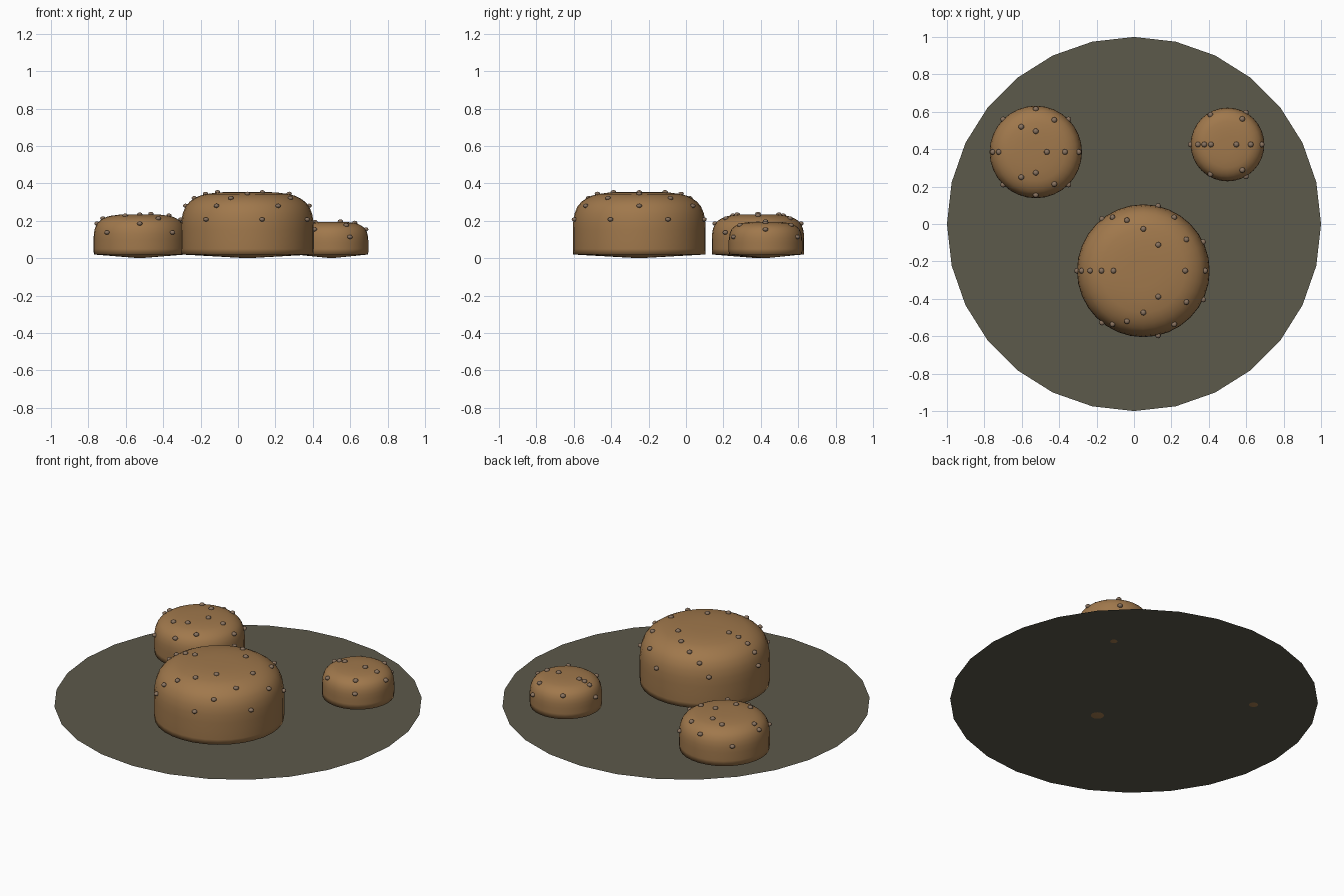
import bpy, bmesh
from math import sin, cos, pi, radians
from mathutils import Matrix

cube = bpy.data.objects.get("Cube")
if cube:
    bpy.data.objects.remove(cube)


def material(name, rgb):
    mat = bpy.data.materials.new(name)
    mat.use_nodes = True
    mat.diffuse_color = (*rgb, 1)
    mat.node_tree.nodes["Principled BSDF"].inputs["Base Color"].default_value = (*rgb, 1)
    return mat


ground_mat = material("dark olive grey", (0.107, 0.100, 0.070))
mound_mat = material("warm brown", (0.352, 0.188, 0.072))
stud_mat = material("grey brown", (0.25, 0.17, 0.115))


def finish(name, bm, mat, smooth):
    mesh = bpy.data.meshes.new(name)
    bm.to_mesh(mesh)
    bm.free()
    mesh.materials.append(mat)
    for p in mesh.polygons:
        p.use_smooth = smooth
    obj = bpy.data.objects.new(name, mesh)
    bpy.context.collection.objects.link(obj)


# Flat ground disc
bm = bmesh.new()
bmesh.ops.create_circle(bm, cap_ends=True, segments=28, radius=1,
                        matrix=Matrix.Translation((0, 0, 0.002)))
bmesh.ops.recalc_face_normals(bm, faces=bm.faces)
for f in bm.faces:
    if f.normal.z < 0:
        f.normal_flip()
finish("ground_disc", bm, ground_mat, False)

# Shared dome outline: (share of radius, share of height)
DOME = [(1, 0.28), (1, 0.42), (0.995, 0.55), (0.975, 0.67), (0.93, 0.78),
        (0.87, 0.85), (0.80, 0.90), (0.72, 0.94), (0.63, 0.965),
        (0.45, 0.99), (0.24, 1)]
SEGMENTS = 32


def mound(name, x, y, radius, height):
    bm = bmesh.new()
    outline = [(radius * 0.995, 0.02), (radius, 0.05)]
    outline += [(radius * r, height * z) for r, z in DOME]
    rings = [[bm.verts.new((x + r * cos(2 * pi * i / SEGMENTS),
                            y + r * sin(2 * pi * i / SEGMENTS), z))
              for i in range(SEGMENTS)] for r, z in outline]
    bottom = bm.verts.new((x, y, 0))
    top = bm.verts.new((x, y, height))
    for i in range(SEGMENTS):
        j = (i + 1) % SEGMENTS
        for a, b in zip(rings, rings[1:]):
            bm.faces.new((a[i], a[j], b[j], b[i]))
        bm.faces.new((rings[-1][i], rings[-1][j], top))
        bm.faces.new((rings[0][j], rings[0][i], bottom))
    finish(name, bm, mound_mat, True)


# Stud rings from low to high: (share of radius, share of height)
LEVELS = [(1, 0.585), (0.93, 0.79), (0.80, 0.905), (0.63, 0.97),
          (0.45, 0.995), (0.24, 1.01)]


def studs(name, x, y, radius, height, rows):
    bm = bmesh.new()
    for (r, z), (count, start) in zip(LEVELS, rows):
        for k in range(count):
            a = radians(start) + 2 * pi * k / count
            place = Matrix.Translation((x + radius * r * cos(a),
                                        y + radius * r * sin(a), height * z))
            bmesh.ops.create_uvsphere(bm, u_segments=10, v_segments=6, radius=0.015,
                                      matrix=place @ Matrix.Diagonal((1, 1, 0.75, 1)))
    finish(name, bm, stud_mat, True)


# Each mound: name, x, y, radius, height, stud rows as (count, start angle)
MOUNDS = [
    ("large", 0.05, -0.25, 0.355, 0.355,
     [(7, 180), (6, 180), (5, 180), (4, 180), (3, 180)]),
    ("medium", -0.525, 0.385, 0.247, 0.235,
     [(4, 45), (4, 0), (3, 180), (3, 0), (2, 90), (1, 0)]),
    ("small", 0.5, 0.425, 0.197, 0.195,
     [(3, 180), (3, 0), (3, 180), (2, 0), (1, 180), (1, 0)]),
]
for size, x, y, radius, height, rows in MOUNDS:
    mound(size + "_mound", x, y, radius, height)
    studs(size + "_mound_studs", x, y, radius, height, rows)
